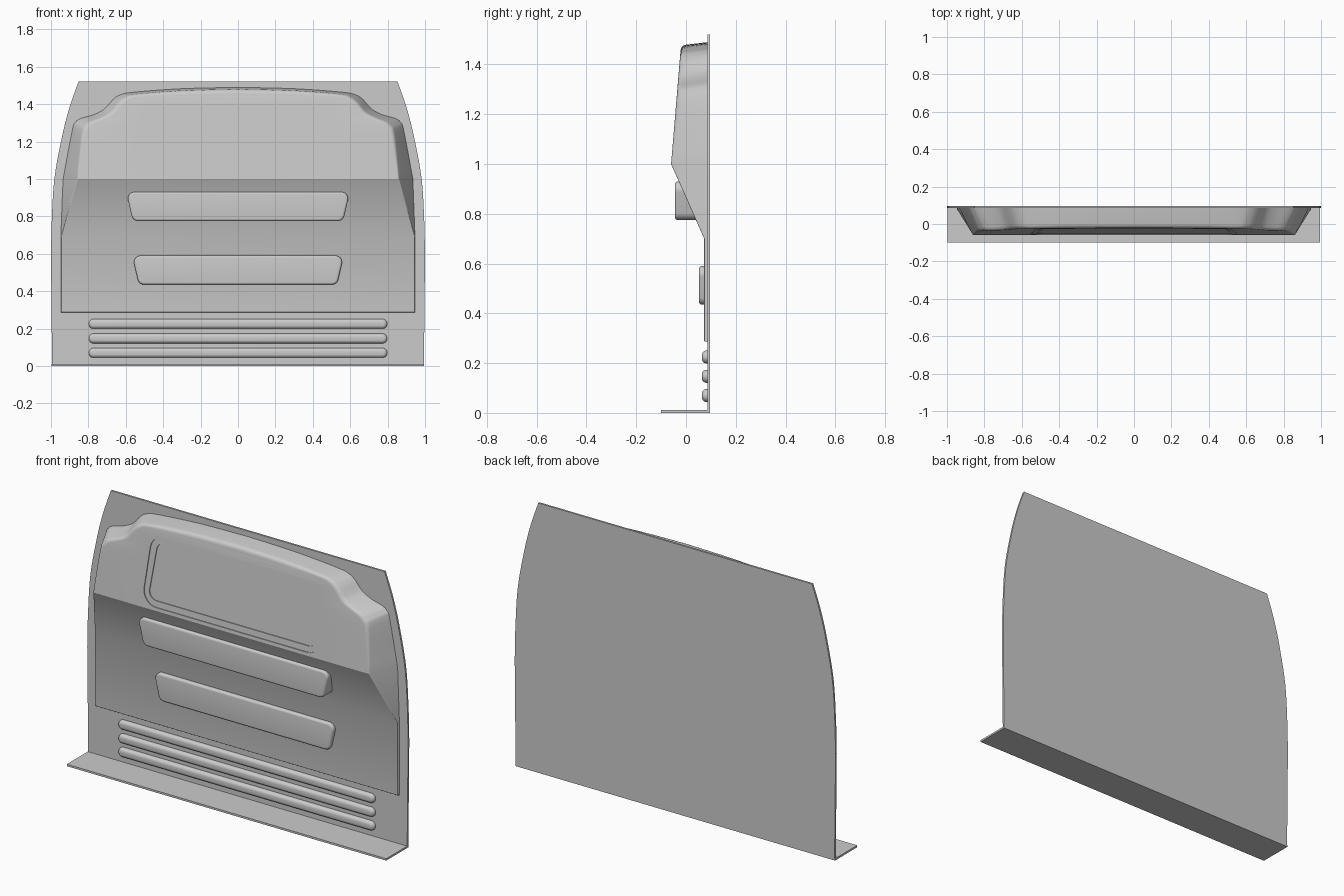
import bpy, bmesh, math
from mathutils import Vector

if "Cube" in bpy.data.objects:
    bpy.data.objects.remove(bpy.data.objects["Cube"])


def make(name, rings, cap_rungs=False):
    """Loft closed rings of points into a solid."""
    bm = bmesh.new()
    loops = [[bm.verts.new(p) for p in r] for r in rings]
    n = len(loops[0])
    for a, b in zip(loops, loops[1:]):
        for i in range(n):
            j = (i + 1) % n
            bm.faces.new((a[i], a[j], b[j], b[i]))
    bm.faces.new(loops[0])
    top = loops[-1]
    if cap_rungs:  # symmetric ring: join left and right points
        for i in range(n // 2):
            q = [top[i], top[i + 1], top[n - 2 - i], top[n - 1 - i]]
            bm.faces.new(list(dict.fromkeys(q)))
    else:
        bm.faces.new(top)
    bmesh.ops.recalc_face_normals(bm, faces=bm.faces)
    me = bpy.data.meshes.new(name)
    bm.to_mesh(me)
    bm.free()
    ob = bpy.data.objects.new(name, me)
    bpy.context.collection.objects.link(ob)
    return ob


def smooth(ob, angle=32):
    bpy.ops.object.select_all(action='DESELECT')
    ob.select_set(True)
    bpy.context.view_layer.objects.active = ob
    bpy.ops.object.shade_smooth_by_angle(angle=math.radians(angle))


def lerp(a, b, t):
    return a + (b - a) * t


def face_y(z):
    """Front surface depth of the pressed bulge."""
    if z < 0.7:
        return 0.073
    if z < 1.0:
        return lerp(0.073, -0.06, (z - 0.7) / 0.3)
    return lerp(-0.06, -0.02, (z - 1.0) / 0.48)


def spline(pts, steps):
    """Catmull-Rom through the points."""
    out = []
    p = [pts[0]] + pts + [pts[-1]]
    for i in range(1, len(p) - 2):
        a, b, c, d = (Vector(v) for v in p[i - 1:i + 3])
        for s in range(steps):
            t = s / steps
            out.append(0.5 * (2 * b + (c - a) * t + (2 * a - 5 * b + 4 * c - d) * t * t
                              + (3 * b - a - 3 * c + d) * t ** 3))
    return out + [Vector(pts[-1])]


def rounded(wb, wt, z0, z1, r, inset, base, off):
    """Rounded trapezoid ring in xz."""
    z0, z1, wb, wt, r = z0 + inset, z1 - inset, wb - inset, wt - inset, max(r - inset, 0.004)
    cs = [Vector(c) for c in ((-wb, z0), (wb, z0), (wt, z1), (-wt, z1))]
    ring = []
    for i, c in enumerate(cs):
        u = (cs[i - 1] - c).normalized()
        v = (cs[(i + 1) % 4] - c).normalized()
        half = u.angle(v) / 2
        mid = c + (u + v).normalized() * (r / math.sin(half))
        s = c + u * (r / math.tan(half)) - mid
        e = c + v * (r / math.tan(half)) - mid
        for k in range(9):
            p = mid + s.lerp(e, k / 8).normalized() * r
            ring.append((p.x, base(p.y) + off, p.y))
    return ring


def pad(name, wb, wt, z0, z1, r, levels, base=lambda z: 0):
    return make(name, [rounded(wb, wt, z0, z1, r, i, base, y) for i, y in levels])


# Back panel
half = [(0.994, 0), (1.0, 0.6)] + [tuple(v) for v in spline(
    [(0.997, 0.75), (0.982, 1.0), (0.94, 1.23), (0.90, 1.385), (0.853, 1.52)], 5)]
outline = half + [(-x, z) for x, z in reversed(half)]
smooth(make("back_panel", [[(x, y, z) for x, z in outline] for y in (0.097, 0.086)]))

# Floor flange
make("floor_flange", [[(x, y, z) for x, y in
     ((-0.997, -0.1), (0.994, -0.1), (0.994, 0.097), (-0.997, 0.097))] for z in (0, 0.011)])

# Pressed bulge: outer x, outer z, face x, face z, edge radius
prof = [(0.948, 0.285, 0.945, 0.288, 0.003), (0.948, 0.70, 0.943, 0.70, 0.003)]
prof += spline([(0.937, 1.0, 0.86, 1.0, 0.006), (0.888, 1.26, 0.833, 1.235, 0.018),
                (0.87, 1.305, 0.81, 1.285, 0.022), (0.84, 1.325, 0.78, 1.307, 0.022),
                (0.77, 1.345, 0.73, 1.328, 0.022), (0.715, 1.375, 0.68, 1.355, 0.022),
                (0.67, 1.425, 0.638, 1.405, 0.022), (0.63, 1.45, 0.60, 1.435, 0.022),
                (0.56, 1.464, 0.54, 1.452, 0.022), (0.3, 1.483, 0.3, 1.47, 0.022),
                (0, 1.49, 0, 1.477, 0.022)], 4)
K = 5
rings = [[] for _ in range(K + 2)]
for ox, oz, ix, iz, r in prof:
    o = Vector((ox, 0.09, oz))
    c = Vector((ix, face_y(iz), iz))
    d = (Vector((ix - ox, 0, iz - oz))).normalized() * r
    p1 = c + (o - c).normalized() * r
    p2 = c + d
    p2.y = face_y(p2.z)
    rings[0].append(o)
    for k in range(K + 1):
        t = k / K
        rings[k + 1].append(p1 * (1 - t) ** 2 + c * 2 * t * (1 - t) + p2 * t * t)
rings = [r + [Vector((-p.x, p.y, p.z)) for p in reversed(r[:-1])] for r in rings]
bulge = make("pressed_bulge", rings, True)

# Stepped window recess
cutter = pad("window_cutter", 0.56, 0.517, 1.018, 1.405, 0.08,
             [(0, -0.05), (0, 0.005), (0.034, 0.005), (0.034, 0.010)], face_y)
cutter.hide_render = True
mod = bulge.modifiers.new("window", 'BOOLEAN')
mod.operation = 'DIFFERENCE'
mod.solver = 'EXACT'
mod.object = cutter
bpy.context.view_layer.objects.active = bulge
bpy.ops.object.modifier_apply(modifier="window")
bpy.data.objects.remove(cutter)
smooth(bulge, 25)


# Raised pads
def soft(y_back, y_front, r):
    return [(0, y_back)] + [(r * (1 - math.cos(a)), y_front + r * (1 - math.sin(a)))
                            for a in (math.pi / 2 * k / 5 for k in range(6))]


smooth(pad("upper_pad", 0.562, 0.598, 0.775, 0.93, 0.035, soft(0.06, -0.045, 0.012)))
smooth(pad("lower_pad", 0.53, 0.565, 0.435, 0.59, 0.035, soft(0.08, 0.052, 0.012)))

# Horizontal stiffening ribs
for i, z in enumerate((0.07, 0.147, 0.225)):
    smooth(pad(f"rib_{i + 1}", 0.798, 0.798, z - 0.026, z + 0.026, 0.0255,
               soft(0.09, 0.064, 0.018)), 50)
